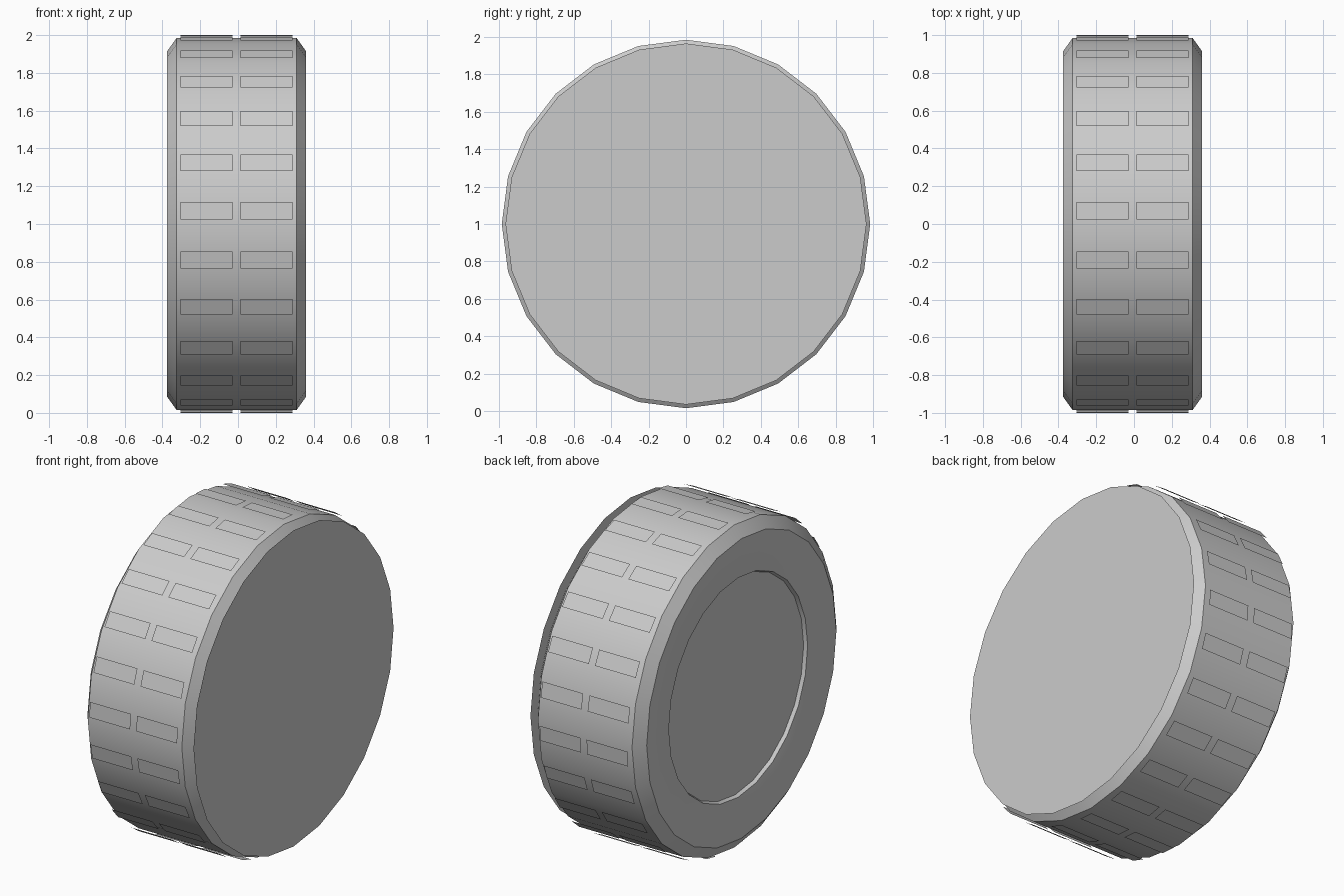
import bpy, bmesh, math
from mathutils import Matrix, Vector

if "Cube" in bpy.data.objects:
    bpy.data.objects.remove(bpy.data.objects["Cube"])

SIDES = 24
MID = -0.0075          # centre of the tyre along its axle (x)
AXLE_Z = 1.0

grey = bpy.data.materials.new("light_grey")
grey.diffuse_color = (0.6, 0.6, 0.6, 1)
grey.use_nodes = True
grey.node_tree.nodes["Principled BSDF"].inputs["Base Color"].default_value = grey.diffuse_color


def finish(name, bm, smooth=False):
    me = bpy.data.meshes.new(name)
    bm.to_mesh(me)
    bm.free()
    me.materials.append(grey)
    ob = bpy.data.objects.new(name, me)
    bpy.context.collection.objects.link(ob)
    if smooth:
        bpy.ops.object.select_all(action='DESELECT')
        ob.select_set(True)
        bpy.context.view_layer.objects.active = ob
        bpy.ops.object.shade_smooth_by_angle(angle=math.radians(30))
    return ob


def ring(bm, x, r):
    return [bm.verts.new((x, r * math.cos(a), AXLE_Z + r * math.sin(a)))
            for a in (2 * math.pi * i / SIDES for i in range(SIDES))]


# Tyre: half profile (offset from middle, radius) mirrored and spun round the axle
half = [(0.325, 0.66), (0.345, 0.67), (0.3675, 0.82), (0.3675, 0.915), (0.3175, 0.985)]
profile = [(-x, r) for x, r in half] + [(x, r) for x, r in reversed(half)]
bm = bmesh.new()
rings = [ring(bm, MID + x, r) for x, r in profile]
for a, b in zip(rings, rings[1:]):
    for i in range(SIDES):
        j = (i + 1) % SIDES
        bm.faces.new((a[i], a[j], b[j], b[i]))
# recessed hub faces close both ends
bm.faces.new(rings[0])
bm.faces.new(rings[-1])
bmesh.ops.recalc_face_normals(bm, faces=bm.faces)
finish("tyre", bm, smooth=True)

# Thin cover disc on the right side
bm = bmesh.new()
bm.faces.new(ring(bm, 0.375, 0.965))
finish("cover_disc", bm)

# Tread plates: two rows of flat rectangles floating just off the tyre
bm = bmesh.new()
W, H, R = 0.1375, 0.0465, 0.999
for k in range(SIDES):
    turn = Matrix.Rotation(-math.radians(4 + 15 * k), 4, 'X')
    for side in (-1, 1):
        cx = MID + side * 0.1585
        vs = []
        for sx, sz in ((-1, -1), (1, -1), (1, 1), (-1, 1)):
            p = turn @ Vector((cx + sx * W, -R, sz * H))
            vs.append(bm.verts.new((p.x, p.y, p.z + AXLE_Z)))
        bm.faces.new(vs)
finish("tread_plates", bm)
